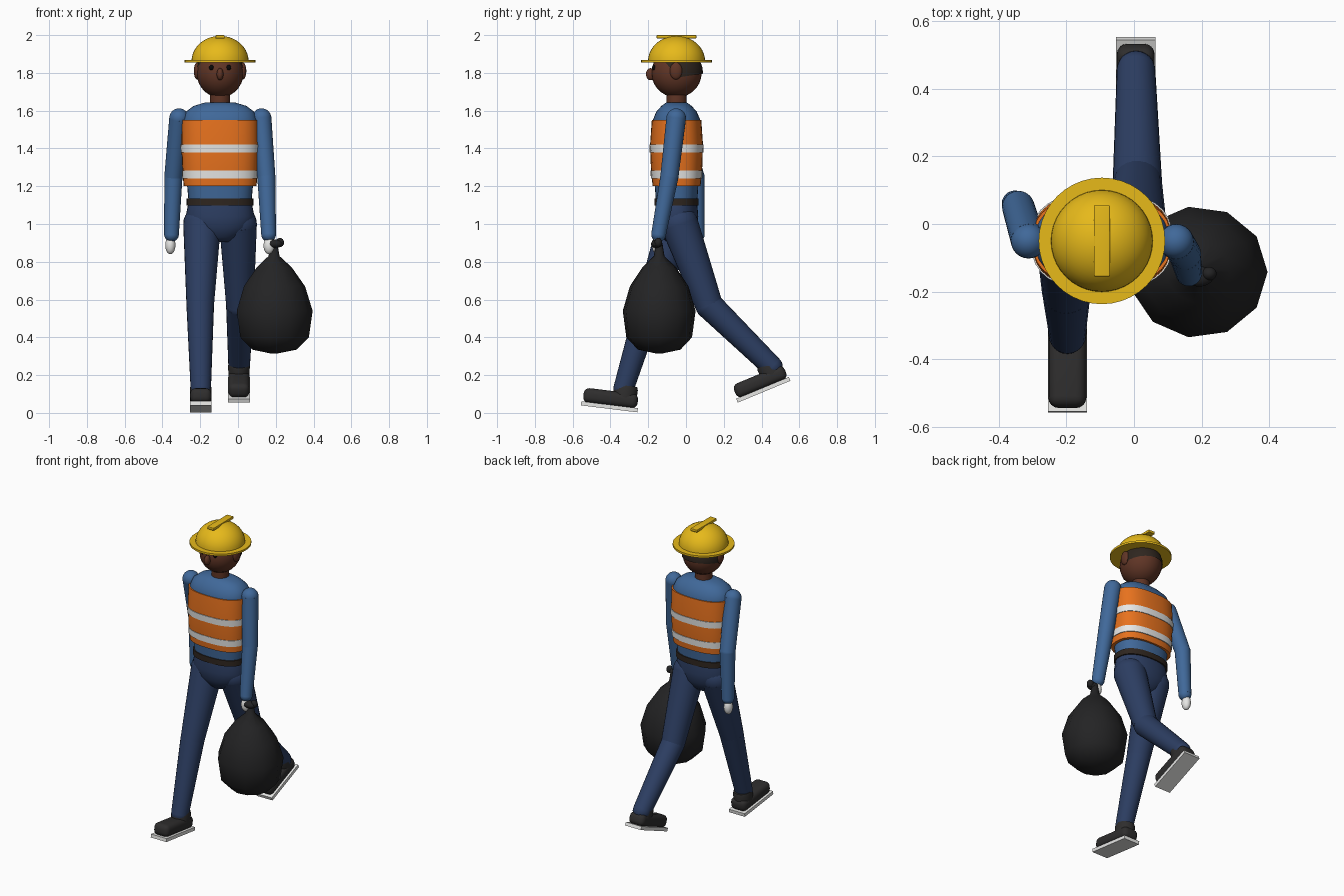
import bpy, bmesh, math
from mathutils import Vector, Matrix

old = bpy.data.objects.get("Cube")
if old:
    bpy.data.objects.remove(old, do_unlink=True)

CX, CY = -0.095, -0.05      # body axis
parts = []


def colour(name, r, g, b):
    lin = [(c / 255) ** 2.2 for c in (r, g, b)] + [1]
    m = bpy.data.materials.new(name)
    m.diffuse_color = lin
    m.use_nodes = True
    node = m.node_tree.nodes["Principled BSDF"]
    node.inputs["Base Color"].default_value = lin
    node.inputs["Roughness"].default_value = 0.8
    return m


YELLOW = colour("helmet yellow", 230, 184, 32)
SKIN = colour("brown skin", 96, 56, 42)
HAIR = colour("dark hair", 50, 42, 36)
EYE = colour("eye black", 18, 17, 17)
SHIRT = colour("shirt blue", 66, 104, 152)
VEST = colour("vest orange", 236, 116, 36)
WHITE = colour("white", 232, 232, 230)
NAVY = colour("trouser navy", 48, 64, 98)
BAG = colour("bag black", 40, 40, 41)
SHOE = colour("shoe charcoal", 50, 49, 49)


def finish(name, bm, mat):
    bmesh.ops.recalc_face_normals(bm, faces=bm.faces)
    me = bpy.data.meshes.new(name)
    bm.to_mesh(me)
    bm.free()
    me.materials.append(mat)
    ob = bpy.data.objects.new(name, me)
    bpy.context.collection.objects.link(ob)
    parts.append(ob)
    return ob


def loft(name, mat, rings, power=2.0, sides=32, centre=(CX, CY)):
    """Stack of superellipse rings (z, half width, half depth)."""
    bm = bmesh.new()
    loops = []
    for z, rx, ry in rings:
        loop = []
        for i in range(sides):
            a = math.tau * i / sides
            c, s = math.cos(a), math.sin(a)
            x = math.copysign(abs(c) ** (2 / power), c) * rx
            y = math.copysign(abs(s) ** (2 / power), s) * ry
            loop.append(bm.verts.new((centre[0] + x, centre[1] + y, z)))
        loops.append(loop)
    for lo, hi in zip(loops, loops[1:]):
        for i in range(sides):
            j = (i + 1) % sides
            bm.faces.new((lo[i], lo[j], hi[j], hi[i]))
    bm.faces.new(loops[0])
    bm.faces.new(loops[-1])
    return finish(name, bm, mat)


def add_ball(bm, p, r, seg=24):
    m = Matrix.Translation(p) @ Matrix.Diagonal((*r, 1))
    bmesh.ops.create_uvsphere(bm, u_segments=seg, v_segments=seg // 2 + 2, radius=1, matrix=m)


def ball(name, mat, p, r):
    bm = bmesh.new()
    add_ball(bm, p, r)
    return finish(name, bm, mat)


def limb(name, mat, joints):
    """Tapered tubes between joints (point, radius) with round joints."""
    bm = bmesh.new()
    for p, r in joints:
        add_ball(bm, p, (r, r, r))
    for (p, r1), (q, r2) in zip(joints, joints[1:]):
        p, q = Vector(p), Vector(q)
        d = q - p
        m = Matrix.Translation((p + q) / 2) @ d.to_track_quat('Z', 'Y').to_matrix().to_4x4()
        bmesh.ops.create_cone(bm, cap_ends=True, segments=24, radius1=r1, radius2=r2,
                              depth=d.length, matrix=m)
    return finish(name, bm, mat)


def box(name, mat, p, size, bevel=0.0, matrix=Matrix()):
    bm = bmesh.new()
    bmesh.ops.create_cube(bm, size=1, matrix=Matrix.Translation(p) @ Matrix.Diagonal((*size, 1)))
    if bevel:
        bmesh.ops.bevel(bm, geom=bm.edges[:], offset=bevel, segments=4, profile=0.5, affect='EDGES')
    bm.transform(matrix)
    return finish(name, bm, mat)


# Hard hat
dome = [(1.862 + 0.134 * math.sin(a), 0.151 * math.cos(a), 0.151 * math.cos(a))
        for a in (math.radians(88 * i / 10) for i in range(11))]
loft("helmet_dome", YELLOW, dome, sides=40)
loft("helmet_brim", YELLOW, [(1.855, 0.187, 0.187), (1.868, 0.187, 0.187)], sides=40)
box("helmet_ridge", YELLOW, (CX, CY, 1.991), (0.048, 0.21, 0.018), 0.004)

# Head, hair, face
ball("head", SKIN, (CX, CY, 1.80), (0.124, 0.133, 0.13))
hair = ball("hair", HAIR, (CX, CY + 0.003, 1.80), (0.128, 0.137, 0.134))
bm = bmesh.new()
bm.from_mesh(hair.data)
for co, no in (((0, CY, 1.775), (0, -0.15, 1)), ((0, CY - 0.01, 1.8), (0, 1, 0.9))):
    bmesh.ops.bisect_plane(bm, geom=bm.verts[:] + bm.edges[:] + bm.faces[:],
                           plane_co=co, plane_no=no, clear_inner=True)
bm.to_mesh(hair.data)
bm.free()
ball("nose", SKIN, (CX, CY - 0.138, 1.793), (0.018, 0.024, 0.032))
for side, s in (("left", 1), ("right", -1)):
    ball(side + "_ear", SKIN, (CX + s * 0.121, CY - 0.003, 1.81), (0.018, 0.033, 0.045))
    ball(side + "_eye", EYE, (CX + s * 0.046, CY - 0.12, 1.828), (0.012, 0.01, 0.014))
loft("neck", SKIN, [(1.61, 0.053, 0.053), (1.72, 0.053, 0.053)])

# Torso, vest, stripes, belt, pelvis
loft("shirt", SHIRT, [(1.10, 0.165, 0.108), (1.2, 0.174, 0.115), (1.4, 0.19, 0.13),
                      (1.55, 0.198, 0.126), (1.595, 0.18, 0.107), (1.625, 0.14, 0.08),
                      (1.643, 0.08, 0.055)], 2.4)
loft("vest", VEST, [(1.2, 0.193, 0.127), (1.3, 0.2, 0.136), (1.42, 0.205, 0.14),
                    (1.55, 0.204, 0.131)], 2.6)
for name, z, rx, ry in (("upper_stripe", 1.40, 0.209, 0.144), ("lower_stripe", 1.262, 0.202, 0.138)):
    loft(name, WHITE, [(z - 0.021, rx - 0.002, ry - 0.002), (z + 0.021, rx, ry)], 2.6)
loft("belt", HAIR, [(1.098, 0.177, 0.117), (1.136, 0.177, 0.117)], 2.4)
loft("pelvis", NAVY, [(0.905, 0.06, 0.05), (0.93, 0.105, 0.08), (0.98, 0.165, 0.108),
                      (1.04, 0.182, 0.115), (1.10, 0.17, 0.11)], 2.2)

# Legs
limb("right_leg", NAVY, [((-0.19, -0.05, 1.0), 0.1), ((-0.2, -0.195, 0.57), 0.073),
                         ((-0.197, -0.33, 0.13), 0.054)])
limb("left_leg", NAVY, [((0.0, -0.035, 1.0), 0.1), ((0.01, 0.122, 0.57), 0.073),
                        ((0.006, 0.455, 0.245), 0.057)])

# Shoes, built heel at origin and toe towards -y
for side, heel, pitch in (("right", (-0.197, -0.257, 0.003), -7), ("left", (0.005, 0.553, 0.17), 22.5)):
    m = Matrix.Translation(heel) @ Matrix.Rotation(math.radians(pitch), 4, 'X')
    box(side + "_sole", WHITE, (0, -0.151, 0.011), (0.116, 0.302, 0.022), 0, m)
    box(side + "_shoe", SHOE, (0, -0.15, 0.057), (0.112, 0.29, 0.078), 0.03, m)
    collar = loft(side + "_shoe_collar", SHOE, [(0.06, 0.055, 0.062), (0.115, 0.058, 0.064),
                                                (0.133, 0.054, 0.058)], centre=(0, -0.076))
    collar.data.transform(m)

# Arms and gloves
limb("right_arm", SHIRT, [((-0.312, -0.05, 1.56), 0.052), ((-0.342, 0.05, 1.25), 0.048),
                          ((-0.352, 0.06, 0.945), 0.039)])
limb("left_arm", SHIRT, [((0.125, -0.052, 1.56), 0.052), ((0.15, -0.088, 1.25), 0.048),
                         ((0.162, -0.145, 0.945), 0.039)])
ball("right_glove", WHITE, (-0.358, 0.065, 0.888), (0.027, 0.03, 0.048))
ball("left_glove", WHITE, (0.165, -0.152, 0.885), (0.03, 0.028, 0.045))

# Rubbish bag with tied neck
loft("bag", BAG, [(z, r, r * 0.95) for z, r in
                  ((0.315, 0.02), (0.335, 0.12), (0.4, 0.185), (0.54, 0.205), (0.67, 0.165),
                   (0.77, 0.095), (0.83, 0.03), (0.9, 0.018))], sides=11, centre=(0.19, -0.142))
ball("bag_knot", BAG, (0.193, -0.155, 0.895), (0.042, 0.03, 0.023))
ball("bag_knot_tail", BAG, (0.222, -0.147, 0.902), (0.022, 0.02, 0.024))

# Smooth shading with sharp edges kept
bpy.ops.object.select_all(action='DESELECT')
for ob in parts:
    ob.select_set(True)
bpy.context.view_layer.objects.active = parts[0]
bpy.ops.object.shade_smooth_by_angle(angle=math.radians(40))
